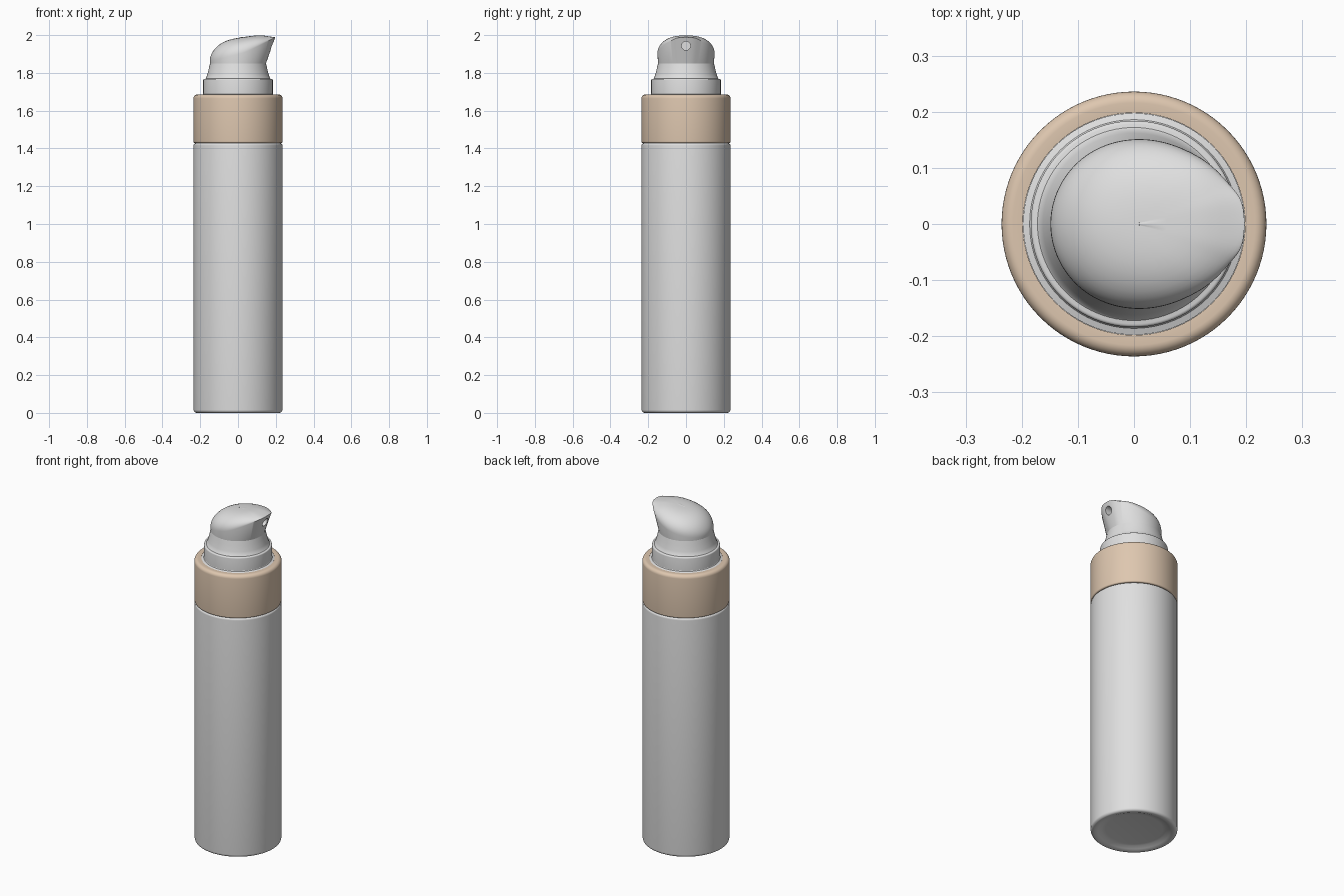
import bpy, bmesh, math

if "Cube" in bpy.data.objects:
    bpy.data.objects.remove(bpy.data.objects["Cube"])

def material(name, rgb):
    m = bpy.data.materials.new(name)
    m.diffuse_color = (*rgb, 1)
    m.use_nodes = True
    m.node_tree.nodes["Principled BSDF"].inputs["Base Color"].default_value = m.diffuse_color
    return m

GREY = material("light grey plastic", (0.74, 0.74, 0.74))
TAN = material("beige plastic", (0.73, 0.57, 0.43))

def finish(name, bm, mat, angle=32):
    bmesh.ops.remove_doubles(bm, verts=bm.verts, dist=1e-5)
    bmesh.ops.recalc_face_normals(bm, faces=bm.faces)
    me = bpy.data.meshes.new(name)
    bm.to_mesh(me)
    bm.free()
    ob = bpy.data.objects.new(name, me)
    bpy.context.collection.objects.link(ob)
    me.materials.append(mat)
    smooth(ob, angle)
    return ob

def smooth(ob, angle):
    bpy.ops.object.select_all(action='DESELECT')
    ob.select_set(True)
    bpy.context.view_layer.objects.active = ob
    bpy.ops.object.shade_smooth_by_angle(angle=math.radians(angle))

def loft(bm, rings):
    """Skin a list of closed rings of equal length."""
    vs = [[bm.verts.new(p) for p in r] for r in rings]
    n = len(rings[0])
    for a, b in zip(vs, vs[1:]):
        for i in range(n):
            j = (i + 1) % n
            bm.faces.new((a[i], a[j], b[j], b[i]))
    return vs

def lathe(name, profile, mat, n=96):
    bm = bmesh.new()
    loft(bm, [[(r * math.cos(2 * math.pi * i / n), r * math.sin(2 * math.pi * i / n), z)
               for i in range(n)] for r, z in profile])
    bmesh.ops.dissolve_degenerate(bm, edges=bm.edges, dist=1e-6)
    return finish(name, bm, mat)

def fillet(cx, cz, r, a0, a1, k=6):
    return [(cx + r * math.cos(math.radians(a0 + (a1 - a0) * i / k)),
             cz + r * math.sin(math.radians(a0 + (a1 - a0) * i / k))) for i in range(k + 1)]

def curve(pts):
    """Smooth interpolation through (x, y) points."""
    def slope(i):
        a, b = pts[max(i - 1, 0)], pts[min(i + 1, len(pts) - 1)]
        return (b[1] - a[1]) / (b[0] - a[0])
    def f(x):
        x = min(max(x, pts[0][0]), pts[-1][0])
        i = 0
        while i < len(pts) - 2 and x > pts[i + 1][0]:
            i += 1
        (x0, y0), (x1, y1) = pts[i], pts[i + 1]
        h = x1 - x0
        t = (x - x0) / h
        return ((2*t**3 - 3*t**2 + 1) * y0 + (t**3 - 2*t**2 + t) * h * slope(i)
                + (3*t**2 - 2*t**3) * y1 + (t**3 - t**2) * h * slope(i + 1))
    return f

# Bottle body with a shallow recessed base
lathe("bottle_body",
      [(0, 0.018), (0.155, 0.018), (0.175, 0.015), (0.195, 0.006), (0.207, 0.001)]
      + fillet(0.219, 0.016, 0.016, -90, 0)
      + fillet(0.223, 1.416, 0.012, 0, 90) + [(0.19, 1.428), (0, 1.428)], GREY)

# Beige collar, a closed ring
lathe("collar",
      [(0.198, 1.429)] + fillet(0.228, 1.437, 0.008, -90, 0)
      + fillet(0.216, 1.665, 0.020, 0, 90) + [(0.198, 1.684), (0.198, 1.429)], TAN)

# Stepped pump neck with flange inside the collar
lathe("pump_neck",
      [(0, 1.44), (0.1975, 1.44), (0.1975, 1.683), (0.186, 1.687), (0.184, 1.69)]
      + fillet(0.178, 1.762, 0.006, 0, 90, 4)
      + [(0.172, 1.769), (0.169, 1.772), (0.162, 1.793), (0.154, 1.825), (0.148, 1.851), (0, 1.851)],
      GREY)

# Pump head: teardrop skirt with a slanted crease and domed top
radius = curve([(0, 0.197), (12.8, 0.195), (23.5, 0.183), (37.7, 0.172), (59, 0.159),
                (90, 0.151), (130, 0.149), (180, 0.149)])
crease = curve([(-0.15, 1.864), (-0.12, 1.869), (-0.07, 1.881), (0.037, 1.910),
                (0.127, 1.952), (0.197, 1.989)])
crown = curve([(-0.15, 1.950), (-0.11, 1.966), (0, 1.985), (0.08, 1.997),
               (0.13, 2.0), (0.197, 1.990)])
N = 128
ANG = [2 * math.pi * i / N for i in range(N)]

def head_ring(t):
    ring = []
    for a in ANG:
        deg = math.degrees(a)
        r = radius(min(deg, 360 - deg))
        x, y, zc = r * math.cos(a), r * math.sin(a), crease(r * math.cos(a))
        ring.append((t * x, t * y, zc + max(crown(t * x) - zc, 0) * (1 - t**2.6)**0.47))
    return ring

bm = bmesh.new()
base = [(0.148 * math.cos(a), 0.148 * math.sin(a), 1.85) for a in ANG]
steps = [1, 0.995, 0.98, 0.955, 0.92, 0.87, 0.8, 0.7, 0.58, 0.45, 0.3, 0.15, 0.05]
rings = loft(bm, [base] + [head_ring(t) for t in steps])
bm.faces.new(rings[0])
bm.faces.new(rings[-1])
head = finish("pump_head", bm, GREY)

# Nozzle hole bored into the front of the head
bpy.ops.mesh.primitive_cylinder_add(vertices=32, radius=0.023, depth=0.12,
                                    location=(0.197, 0, 1.943), rotation=(0, math.pi / 2, 0))
cutter = bpy.context.object
cutter.name = "nozzle_cutter"
cutter.data.materials.append(GREY)
mod = head.modifiers.new("nozzle_hole", 'BOOLEAN')
mod.operation = 'DIFFERENCE'
mod.solver = 'EXACT'
mod.object = cutter
bpy.context.view_layer.objects.active = head
bpy.ops.object.modifier_apply(modifier=mod.name)
bpy.data.objects.remove(cutter, do_unlink=True)
smooth(head, 32)
